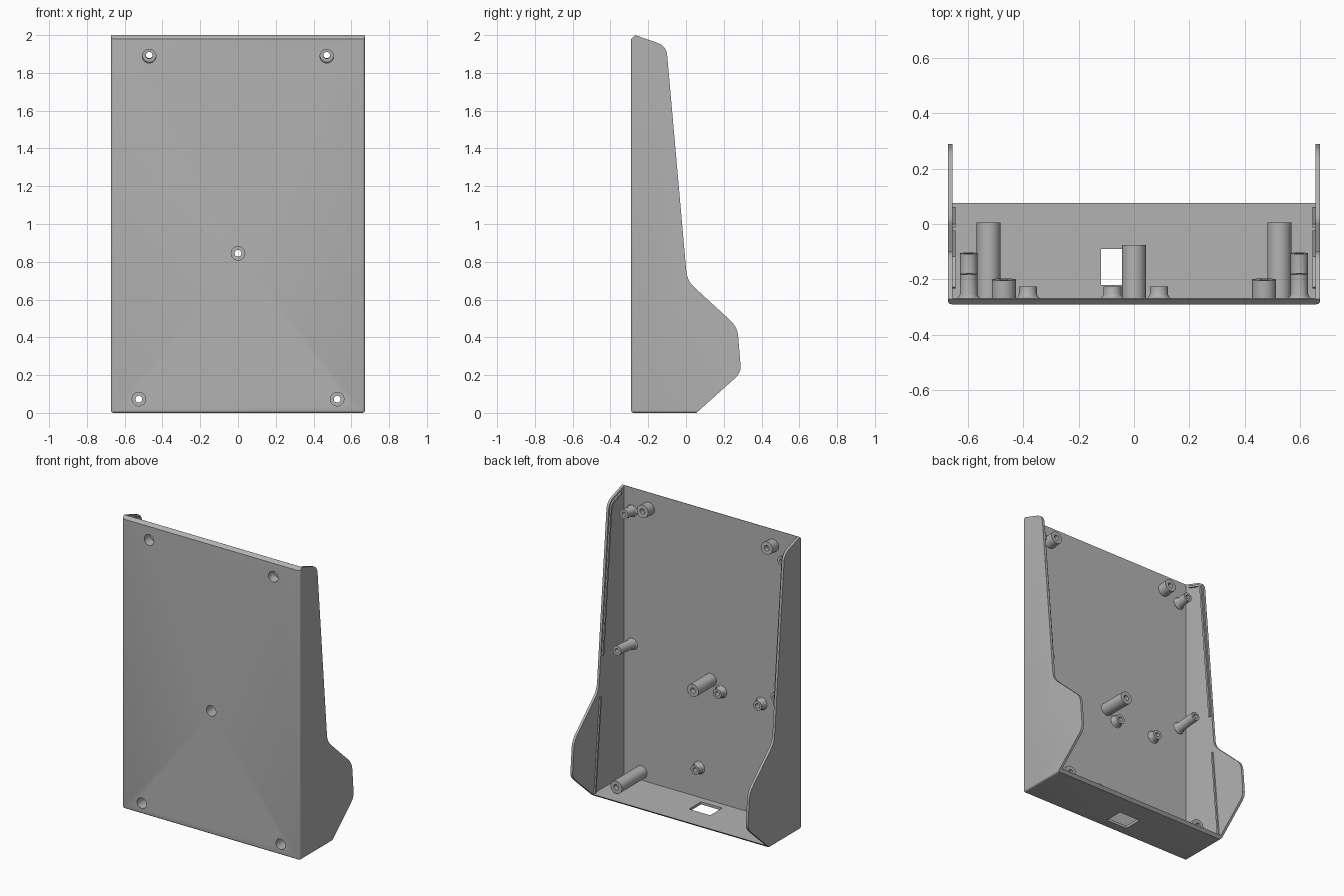
import bpy, bmesh, math
from mathutils import Vector, Matrix

cube = bpy.data.objects.get("Cube")
if cube:
    bpy.data.objects.remove(cube)

grey = bpy.data.materials.new("plain grey")
grey.use_nodes = True
grey.diffuse_color = (0.45, 0.45, 0.45, 1)
grey.node_tree.nodes["Principled BSDF"].inputs["Base Color"].default_value = grey.diffuse_color

W, WALL = 0.672, 0.655            # outer and inner half width
FRONT, PLATE = -0.29, -0.268      # front and back of the face plate
FLOOR = 0.018
TILT = math.radians(5)


def finish(name, bm, smooth=True):
    bmesh.ops.recalc_face_normals(bm, faces=bm.faces)
    mesh = bpy.data.meshes.new(name)
    bm.to_mesh(mesh)
    bm.free()
    mesh.materials.append(grey)
    ob = bpy.data.objects.new(name, mesh)
    bpy.context.collection.objects.link(ob)
    if smooth:
        shade(ob)
    return ob


def shade(ob):
    bpy.ops.object.select_all(action='DESELECT')
    ob.select_set(True)
    bpy.context.view_layer.objects.active = ob
    bpy.ops.object.shade_smooth_by_angle(angle=math.radians(30))


def prism(outline, x0, x1):
    """Extrude a (y, z) outline along x."""
    bm = bmesh.new()
    face = bm.faces.new([bm.verts.new((x0, y, z)) for y, z in outline])
    new = bmesh.ops.extrude_face_region(bm, geom=[face])["geom"]
    bmesh.ops.translate(bm, vec=(x1 - x0, 0, 0),
                        verts=[g for g in new if isinstance(g, bmesh.types.BMVert)])
    bmesh.ops.recalc_face_normals(bm, faces=bm.faces)
    return bm


def rounded(corners, steps=6):
    """Round each (y, z, cut) corner with a short curve."""
    out = []
    for i, (y, z, cut) in enumerate(corners):
        p = Vector((y, z))
        if not cut:
            out.append(p)
            continue
        a = p + (Vector(corners[i - 1][:2]) - p).normalized() * cut
        b = p + (Vector(corners[(i + 1) % len(corners)][:2]) - p).normalized() * cut
        for k in range(steps + 1):
            t = k / steps
            out.append(a * (1 - t) ** 2 + p * 2 * t * (1 - t) + b * t * t)
    return out


def cut_away(ob, cutter):
    cutter.hide_render = True
    mod = ob.modifiers.new("cut", 'BOOLEAN')
    mod.operation, mod.solver, mod.object = 'DIFFERENCE', 'EXACT', cutter
    bpy.context.view_layer.objects.active = ob
    bpy.ops.object.modifier_apply(modifier=mod.name)
    bpy.data.objects.remove(cutter)


def lathe(name, profile, x, z, tilt, smooth=True):
    """Spin a closed (radius, depth) profile round an axis leaving the plate at x, z."""
    bm = bmesh.new()
    n = 32
    rings = []
    for k in range(n):
        a = 2 * math.pi * k / n
        rings.append([bm.verts.new((r * math.cos(a), d, r * math.sin(a))) for r, d in profile])
    m = len(profile)
    for k in range(n):
        r0, r1 = rings[k], rings[(k + 1) % n]
        for j in range(m):
            bm.faces.new((r0[j], r0[(j + 1) % m], r1[(j + 1) % m], r1[j]))
    bmesh.ops.transform(bm, verts=bm.verts,
                        matrix=Matrix.Translation((x, FRONT, z)) @ Matrix.Rotation(tilt, 4, 'X'))
    return finish(name, bm, smooth)


# Shell: side outline extruded, outer front and bottom edges rounded
side = rounded([(FRONT, 0, 0), (0.055, 0, 0), (0.292, 0.213, 0.04), (0.272, 0.455, 0.05),
                (0.006, 0.70, 0.05), (-0.104, 1.943, 0.05), (-0.27, 2.0, 0), (FRONT, 1.98, 0)])
bm = prism(side, -W, W)
edges = [e for e in bm.edges
         if all(v.co.y < FRONT + 0.001 and v.co.z < 1.99 for v in e.verts)
         and not all(v.co.z > 1.9 for v in e.verts)
         or all(v.co.z < 0.001 for v in e.verts)
         and abs(e.verts[0].co.x - e.verts[1].co.x) < 0.1]
bmesh.ops.bevel(bm, geom=edges, offset=0.013, segments=4, profile=0.5, affect='EDGES')
shell = finish("shell", bm, False)

# Open inside of the shell
cavity = [(PLATE, FLOOR), (1, FLOOR), (1, 3), (PLATE, 3)]
cut_away(shell, finish("cavity_cutter", prism(cavity, -WALL, WALL), False))

# Rectangular opening in the floor
opening = [(-0.22, -0.1), (-0.09, -0.1), (-0.09, 0.1), (-0.22, 0.1)]
cut_away(shell, finish("opening_cutter", prism(opening, -0.12, 0.04), False))

# Screw posts: x, z, tip depth, tilt; each has a recess open to the front
posts = [(0, 0.845, -0.075, 0)]
for s in (-1, 1):
    posts += [(s * 0.525, 0.073, 0.005, 0), (s * 0.47, 1.888, -0.2, TILT)]
R, RECESS, BORE = 0.043, 0.036, 0.018
for x, z, tip, tilt in posts:
    d = tip - FRONT
    lathe("screw_post", [(R, 0.012), (R, d), (BORE, d), (BORE, d - 0.035),
                         (RECESS, d - 0.035), (RECESS, 0.012)], x, z, tilt)
    bm = bmesh.new()
    bmesh.ops.create_cone(bm, cap_ends=True, segments=32, radius1=RECESS, radius2=RECESS, depth=0.1,
                          matrix=Matrix.Translation((x, FRONT, z)) @ Matrix.Rotation(tilt, 4, 'X')
                          @ Matrix.Rotation(math.pi / 2, 4, 'X'))
    cut_away(shell, finish("hole_cutter", bm, False))
shade(shell)


# Standoffs with a flared foot and a blind bore
def standoff(name, x, z, tip, tilt, r):
    d, foot = tip - FRONT, PLATE - FRONT
    lathe(name, [(r + 0.012, foot - 0.006), (r + 0.011, foot + 0.001), (r + 0.004, foot + 0.006),
                 (r, foot + 0.016), (r, d), (0.015, d), (0.015, foot), (0.015, foot - 0.006)],
          x, z, tilt)


for x, z in ((-0.383, 0.785), (-0.078, 0.785), (0.09, 0.22)):
    standoff("board_standoff", x, z, -0.225, 0, 0.032)
for s in (-1, 1):
    standoff("upper_side_standoff", s * 0.597, 1.84, -0.18, TILT, 0.031)
    standoff("lower_side_standoff", s * 0.597, 0.93, -0.105, TILT, 0.031)


# Thin guide rails on the inner side walls
def rail(name, path, width, s):
    pts = [Vector(p) for p in path]
    left, right = [], []
    for i, p in enumerate(pts):
        t = (pts[min(i + 1, len(pts) - 1)] - pts[max(i - 1, 0)]).normalized()
        n = Vector((-t.y, t.x)) * width / 2
        left.append(p + n)
        right.append(p - n)
    finish(name, prism(left + right[::-1], s * (WALL + 0.003), s * 0.645))


for s in (-1, 1):
    rail("lower_rail", [(0.054, 0.012), (-0.006, 0.656)], 0.012, s)
    rail("upper_rail", [(-0.03, 0.93), (-0.117, 1.89), (-0.123, 1.918), (-0.142, 1.935),
                        (-0.23, 1.965)], 0.014, s)
